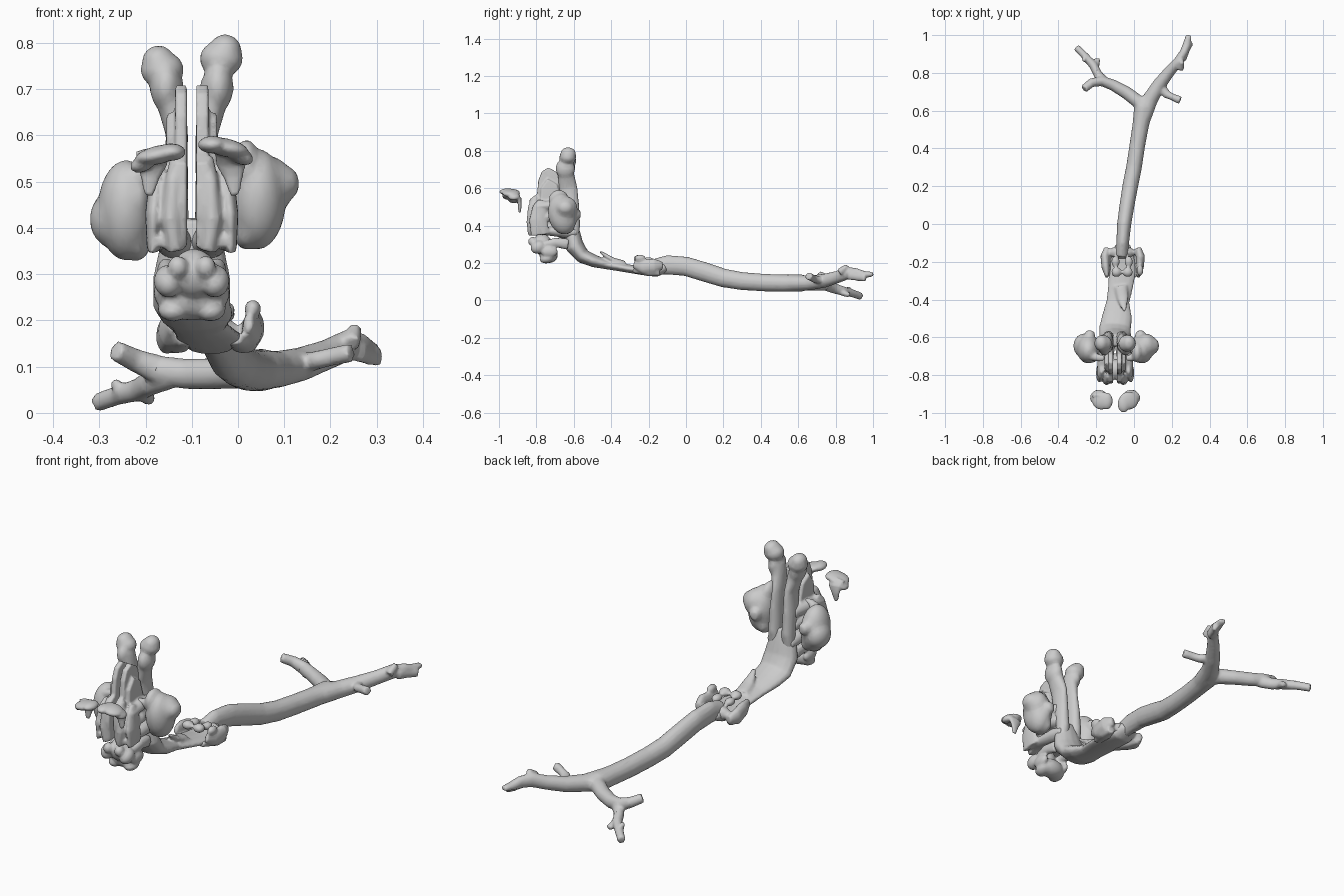
import bpy, bmesh, math
from mathutils import Vector, Matrix

CX = -0.1   # symmetry axis of the head


def tube(bm, pts, ref=(1, 0, 0), n=14):
    """Loft ellipses along points (x, y, z, half width along ref, half depth)."""
    P = [Vector(p[:3]) for p in pts]
    rings = []
    for i, p in enumerate(pts):
        t = (P[min(i + 1, len(P) - 1)] - P[max(i - 1, 0)]).normalized()
        r = Vector(ref)
        u = (r - t * r.dot(t)).normalized()
        v = t.cross(u)
        rings.append([bm.verts.new(P[i] + u * p[3] * math.cos(2 * math.pi * k / n)
                                   + v * p[4] * math.sin(2 * math.pi * k / n)) for k in range(n)])
    for a, b in zip(rings, rings[1:]):
        for k in range(n):
            bm.faces.new((a[k], a[(k + 1) % n], b[(k + 1) % n], b[k]))
    bm.faces.new(rings[0][::-1])
    bm.faces.new(rings[-1])


def ball(bm, c, r, tilt=0, axis='X'):
    m = Matrix.Translation(c) @ Matrix.Rotation(math.radians(tilt), 4, axis) @ Matrix.Diagonal((*r, 1))
    bmesh.ops.create_icosphere(bm, subdivisions=3, radius=1, matrix=m)


def slab(bm, profile, x0, x1):
    """Side profile (y, z) extruded along x."""
    f = bm.faces.new([bm.verts.new((x0, y, z)) for y, z in profile])
    g = bmesh.ops.extrude_face_region(bm, geom=[f])
    bmesh.ops.translate(bm, vec=(x1 - x0, 0, 0),
                        verts=[e for e in g['geom'] if isinstance(e, bmesh.types.BMVert)])


def finish(name, bm, voxel=0.007, smooth=4, keep=0.3):
    """Fuse the pieces into one organic skin with coarse facets."""
    bmesh.ops.recalc_face_normals(bm, faces=bm.faces)
    me = bpy.data.meshes.new(name)
    bm.to_mesh(me)
    bm.free()
    ob = bpy.data.objects.new(name, me)
    bpy.context.collection.objects.link(ob)
    m = ob.modifiers.new("fuse", 'REMESH')
    m.mode, m.voxel_size, m.use_smooth_shade = 'VOXEL', voxel, True
    m = ob.modifiers.new("soften", 'SMOOTH')
    m.factor, m.iterations = 0.5, smooth
    m = ob.modifiers.new("reduce", 'DECIMATE')
    m.ratio = keep
    return ob


# windpipe and bronchial branches
Z = (0, 0, 1)
bm = bmesh.new()
tube(bm, [(-.065, -.17, .18, .042, .035), (-.06, -.1, .19, .052, .034), (-.052, 0, .182, .052, .038),
          (-.037, .1, .152, .052, .04), (-.02, .2, .12, .05, .042), (0, .3, .103, .048, .042),
          (.018, .42, .095, .047, .042), (.035, .52, .092, .046, .044), (.052, .62, .093, .046, .052),
          (.06, .67, .093, .03, .035)], Z)
tube(bm, [(.05, .57, .093, .044, .044), (.085, .66, .094, .04, .042), (.135, .74, .105, .037, .036),
          (.19, .81, .125, .033, .03), (.235, .86, .145, .034, .026), (.265, .91, .145, .028, .022),
          (.28, .95, .138, .02, .022), (.29, 1.0, .14, .012, .016)], Z)
tube(bm, [(.26, .87, .135, .025, .016), (.285, .93, .125, .022, .014), (.305, .96, .12, .02, .012)], Z)
tube(bm, [(.245, .82, .15, .02, .02), (.25, .85, .172, .017, .017), (.255, .86, .187, .012, .012)], (1, 0, 0))
tube(bm, [(.14, .73, .105, .022, .026), (.175, .685, .115, .02, .022), (.205, .672, .122, .02, .018),
          (.245, .655, .13, .02, .022)], Z)
tube(bm, [(.055, .6, .093, .044, .035), (.02, .65, .09, .037, .036), (-.04, .695, .085, .034, .034),
          (-.11, .735, .084, .033, .03), (-.17, .757, .092, .032, .028), (-.225, .748, .115, .025, .024),
          (-.265, .715, .135, .022, .022)], Z)
tube(bm, [(-.15, .75, .082, .032, .025), (-.19, .79, .065, .028, .024), (-.215, .84, .05, .025, .023),
          (-.26, .89, .038, .021, .02), (-.305, .935, .022, .02, .018)], Z)
tube(bm, [(-.205, .82, .05, .018, .018), (-.197, .85, .036, .016, .016), (-.193, .875, .028, .013, .014)], Z)
tube(bm, [(-.255, .87, .042, .016, .014), (-.262, .87, .06, .012, .012), (-.27, .87, .07, .01, .01)])
finish("windpipe_and_bronchi", bm, smooth=2)

# throat passage from the back of the nose to the voice box
bm = bmesh.new()
tube(bm, [(CX, -.615, .42, .05, .03), (CX, -.61, .36, .07, .045), (CX, -.595, .29, .085, .05),
          (CX, -.55, .235, .085, .04), (CX + .01, -.49, .21, .08, .034), (CX + .015, -.41, .188, .062, .024),
          (CX + .03, -.32, .172, .068, .022), (CX + .04, -.24, .16, .075, .024),
          (CX + .04, -.16, .155, .06, .03), (CX + .04, -.11, .18, .04, .03)])
tube(bm, [(-.07, -.33, .195, .035, .018), (-.06, -.39, .215, .03, .014), (-.055, -.43, .24, .02, .011),
          (-.05, -.46, .262, .01, .006)])
finish("throat", bm)

# voice box: two side plates, horns, and small knobs
bm = bmesh.new()
for s in (-1, 1):
    x = -.06 + s * .082
    tube(bm, [(x, -.125, .175 + s * .012, .015, .02), (x + s * .012, -.17, .175 + s * .01, .024, .04),
              (x + s * .008, -.23, .18, .022, .038), (x, -.28, .195, .01, .02)])
    tube(bm, [(x, -.14, .15, .02, .02), (x - s * .01, -.2, .145, .03, .016), (x - s * .03, -.28, .16, .02, .014)])
    ball(bm, (-.063 + s * .03, -.255, .222), (.027, .026, .021))
    ball(bm, (-.063 + s * .035, -.2, .213), (.022, .03, .018))
ball(bm, (.032, -.245, .225), (.018, .03, .02))
ball(bm, (-.065, -.15, .175), (.07, .035, .036))
finish("voice_box", bm, voxel=.006)

# nasal passages: tall thin inner plates and folded outer walls
for s, side in ((-1, "right"), (1, "left")):
    bm = bmesh.new()
    slab(bm, [(-.83, .36), (-.845, .45), (-.835, .54), (-.795, .57), (-.79, .64), (-.77, .69), (-.735, .71),
              (-.69, .685), (-.65, .6), (-.625, .45), (-.64, .36), (-.74, .36)],
         CX + s * .01, CX + s * .036)
    slab(bm, [(-.78, .53), (-.775, .6), (-.74, .65), (-.69, .62), (-.66, .52)], CX + s * .015, CX + s * .055)
    tube(bm, [(CX + s * .035, -.82, .35, .018, .025), (CX + s * .045, -.825, .42, .022, .028),
              (CX + s * .04, -.82, .5, .018, .025), (CX + s * .035, -.8, .55, .012, .02)])
    tube(bm, [(CX + s * .085, -.78, .35, .012, .05), (CX + s * .083, -.79, .43, .018, .05),
              (CX + s * .075, -.78, .5, .018, .04), (CX + s * .07, -.77, .535, .01, .02)])
    tube(bm, [(CX + s * .05, -.83, .37, .04, .012), (CX + s * .05, -.75, .37, .035, .022),
              (CX + s * .04, -.65, .37, .04, .035), (CX + s * .03, -.59, .36, .04, .03)])
    for z in (.44, .5):
        tube(bm, [(CX + s * .06, -.8, z, .035, .018), (CX + s * .065, -.72, z + .01, .03, .028),
                  (CX + s * .04, -.62, z, .03, .03)])
    finish("nasal_passage_" + side, bm, voxel=.006, smooth=3)

    # tall rear air cell column with a bulb on top
    bm = bmesh.new()
    h = .012 * s
    tube(bm, [(CX + s * .035, -.6, .32, .03, .025), (CX + s * .036, -.6, .4, .03, .035),
              (CX + s * .036, -.615, .5, .028, .045), (CX + s * .032, -.63, .6, .024, .05),
              (CX + s * .042, -.64, .66, .031, .045), (CX + s * .056, -.645, .71, .038, .045)])
    ball(bm, (CX + s * .056, -.645, .705), (.034, .052, .055))
    ball(bm, (CX + s * .064, -.632, .754 + h), (.047, .045, .04))
    ball(bm, (CX + s * .072, -.63, .77 + h), (.036, .042, .037))
    finish("rear_air_cells_" + side, bm)

    # large cheek sinus
    bm = bmesh.new()
    d = .012 * s
    ball(bm, (CX + s * .142, -.66, .45 + d), (.062, .078, .11), 8)
    ball(bm, (CX + s * .165, -.645, .455 + d * 3), (.056, .065, .065))
    ball(bm, (CX + s * .118, -.68, .5 + d * 3), (.03, .055, .055))
    ball(bm, (CX + s * .12, -.65, .385 + d), (.032, .055, .045))
    ball(bm, (CX + s * (.185 + d), -.645, .46 + d * 3), (.036, .045, .04))
    tube(bm, [(CX + s * .15, -.62, .46, .03, .03), (CX + s * .13, -.58, .46, .028, .03),
              (CX + s * .125, -.565, .46, .015, .02)])
    tube(bm, [(CX + s * .12, -.7, .51, .025, .025), (CX + s * .08, -.71, .53, .014, .018),
              (CX + s * .045, -.71, .53, .012, .015)], Z)
    finish("cheek_sinus_" + side, bm, smooth=6)

    # floating forehead sinus, a thin curled leaf
    bm = bmesh.new()
    q = .008 * s
    ball(bm, (CX + s * .072, -.935, .566 + q), (.052, .048, .02), s * 12, 'Y')
    ball(bm, (CX + s * .045, -.945 - q, .572 + q), (.032, .045, .019))
    ball(bm, (CX + s * .105, -.92, .548 + q), (.03, .032, .018), s * 25, 'Y')
    tube(bm, [(CX + s * .085, -.915, .565, .036, .014), (CX + s * .085, -.892, .54, .034, .014),
              (CX + s * .09, -.888, .51, .022, .01), (CX + s * .093, -.89, .47, .01, .007)])
    finish("forehead_sinus_" + side, bm, voxel=.005)

# lumpy mouth floor below the nasal passages
bm = bmesh.new()
ball(bm, (CX + .005, -.77, .3), (.05, .055, .055), -20)
ball(bm, (CX, -.735, .245), (.072, .05, .045), -15)
for s in (-1, 1):
    ball(bm, (CX + s * .05, -.79, .285), (.032, .042, .034), 25)
    ball(bm, (CX + s * .04, -.74, .225), (.034, .042, .026), 15)
    ball(bm, (CX + s * .062, -.73, .26), (.02, .045, .03))
    ball(bm, (CX + s * .03, -.82, .315), (.022, .024, .025))
    tube(bm, [(CX + s * .05, -.75, .3, .02, .02), (CX + s * .055, -.7, .31, .02, .025),
              (CX + s * .05, -.63, .3, .02, .03)])
finish("mouth_floor", bm, voxel=.006, smooth=3)
